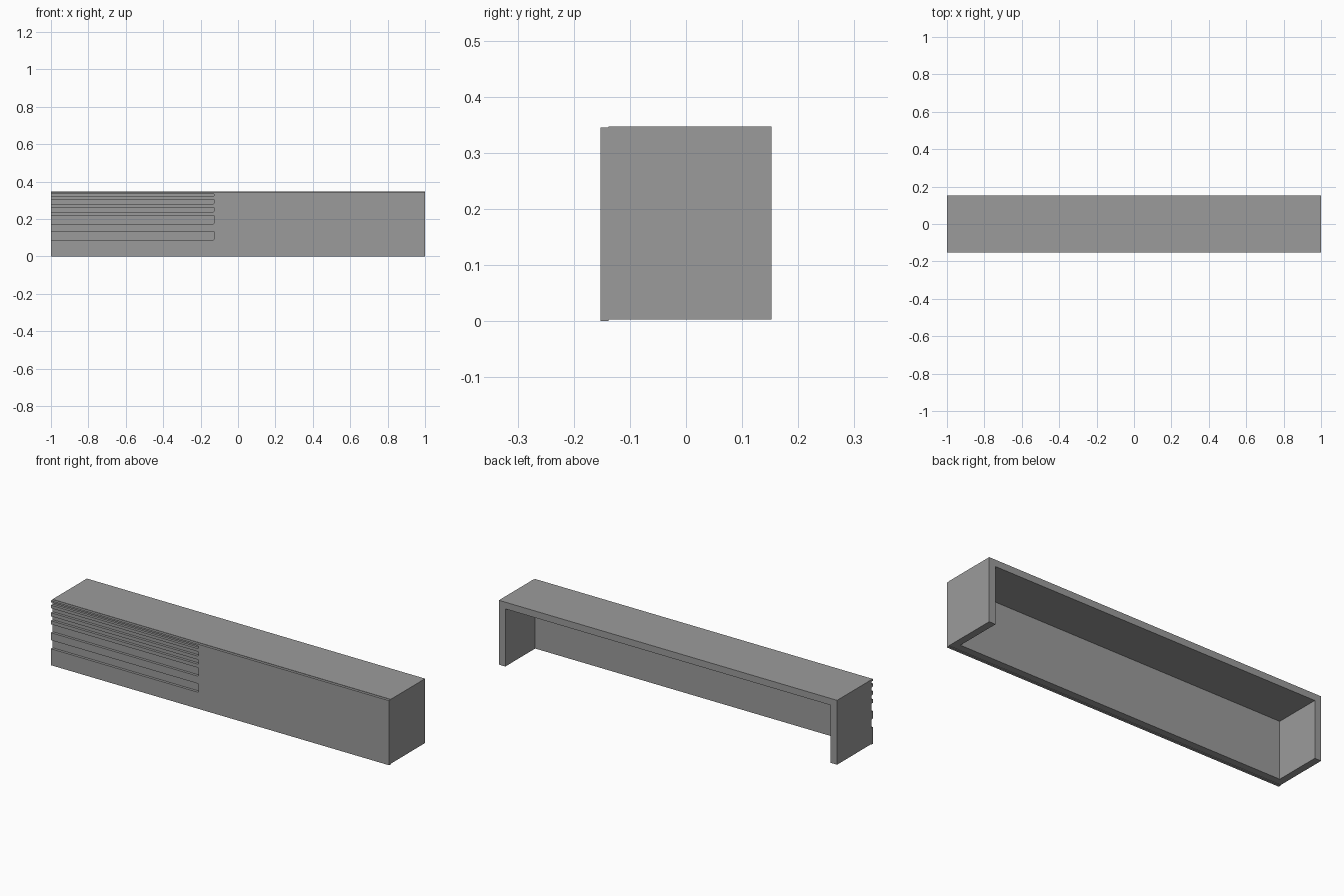
import bpy, bmesh, math

if "Cube" in bpy.data.objects:
    bpy.data.objects.remove(bpy.data.objects["Cube"])

HALF_D = 0.152          # half depth of the desk
PANEL_BACK = -0.138     # where the front panel meets the body
BOARD = 0.038           # board thickness of the body sides and front
TOP = 0.036             # thickness of the top
Z0, Z1 = 0.003, 0.347   # body bottom and top

grey = bpy.data.materials.new("dark_grey")
grey.diffuse_color = (0.33, 0.33, 0.33, 1)
grey.use_nodes = True
grey.node_tree.nodes["Principled BSDF"].inputs["Base Color"].default_value = grey.diffuse_color


def box(name, lo, hi):
    bm = bmesh.new()
    bmesh.ops.create_cube(bm, size=1)
    for v in bm.verts:
        v.co = [(a + b) / 2 + c * (b - a) for a, b, c in zip(lo, hi, v.co)]
    return to_object(name, bm)


def to_object(name, bm):
    bmesh.ops.recalc_face_normals(bm, faces=bm.faces)
    mesh = bpy.data.meshes.new(name)
    bm.to_mesh(mesh)
    bm.free()
    mesh.materials.append(grey)
    obj = bpy.data.objects.new(name, mesh)
    bpy.context.collection.objects.link(obj)
    return obj


# Desk body: a box hollowed out from the back and from below
body = box("desk_body", (-1, PANEL_BACK, Z0), (1, HALF_D, Z1))
cutter = box("hollow_cutter", (-1 + BOARD, PANEL_BACK + BOARD, -0.1),
             (1 - BOARD, HALF_D + 0.1, Z1 - TOP))
cutter.hide_render = True
mod = body.modifiers.new("hollow", 'BOOLEAN')
mod.operation = 'DIFFERENCE'
mod.solver = 'EXACT'
mod.object = cutter
bpy.context.view_layer.objects.active = body
bpy.ops.object.modifier_apply(modifier=mod.name)
bpy.data.objects.remove(cutter)

# Front panel: comb outline with slots open to the left end
SLOT_END, R = -0.128, 0.005
slots = [(0.088, 0.134), (0.174, 0.219), (0.238, 0.262),
         (0.281, 0.305), (0.321, 0.336)]
outline = [(-1, 0.345), (1, 0.345), (1, 0), (-1, 0)]
for low, high in slots:
    outline.append((-1, low))
    for cz, start in ((low + R, -90), (high - R, 0)):
        for i in range(4):
            a = math.radians(start + 30 * i)
            outline.append((SLOT_END - R + R * math.cos(a), cz + R * math.sin(a)))
    outline.append((-1, high))

bm = bmesh.new()
face = bm.faces.new([bm.verts.new((x, -HALF_D, z)) for x, z in outline])
ext = bmesh.ops.extrude_face_region(bm, geom=[face])
moved = [g for g in ext["geom"] if isinstance(g, bmesh.types.BMVert)]
bmesh.ops.translate(bm, verts=moved, vec=(0, PANEL_BACK + HALF_D, 0))
to_object("slotted_front_panel", bm)
